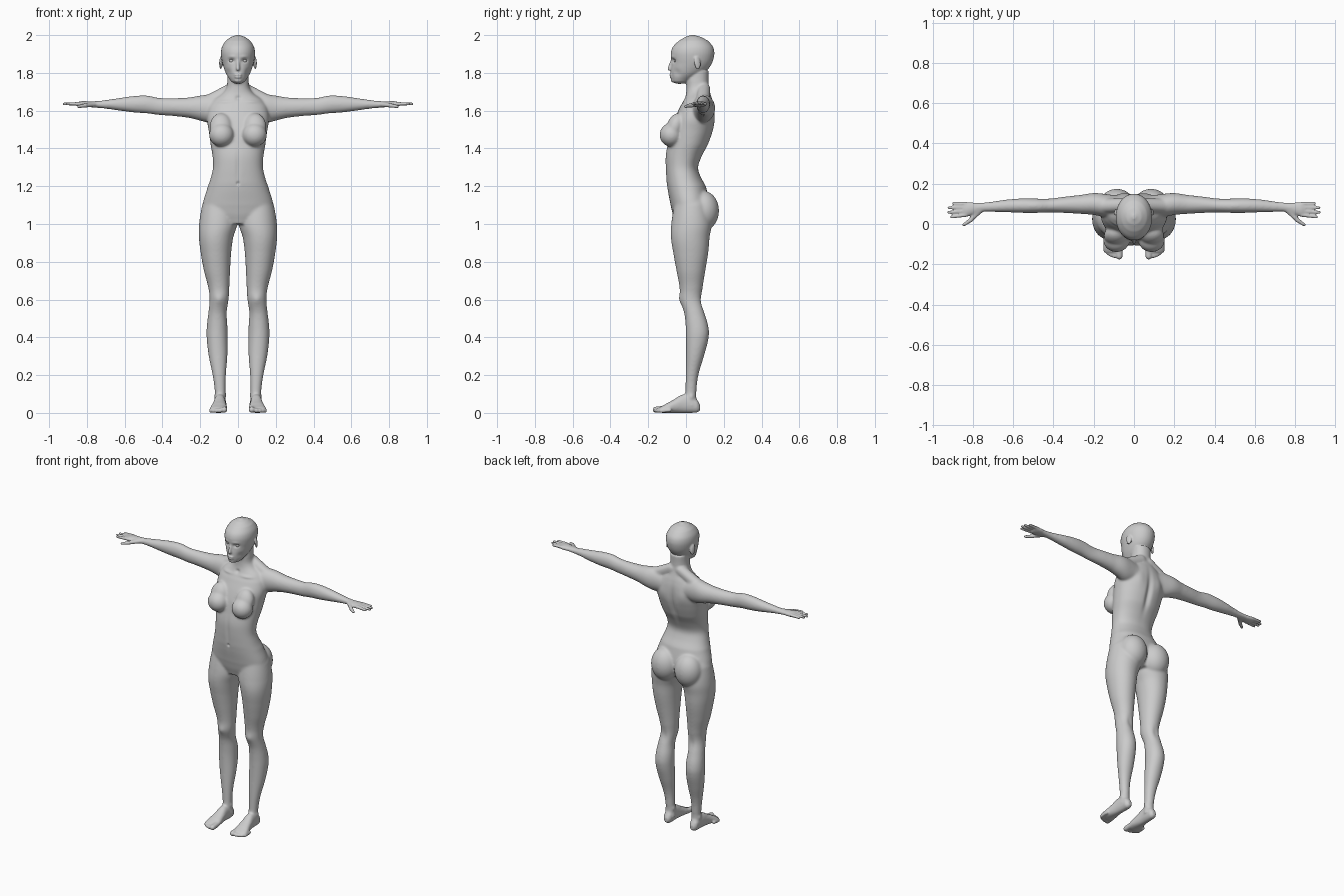
import bpy, bmesh, math
from mathutils import Vector, Matrix

bm = bmesh.new()
AXES = {'x': (0, 1, 2), 'y': (1, 0, 2), 'z': (2, 0, 1)}


def spline(a, b, c, d, t):
    return 0.5 * (2*b + (c-a)*t + (2*a-5*b+4*c-d)*t*t + (3*b-a-3*c+d)*t**3)


def loft(axis, rings, side=1, power=2.2, seg=40, steps=5):
    """Skin through rings (position, a_min, a_max, b_min, b_max)."""
    k, i, j = AXES[axis]
    rows = []
    for n in range(len(rings) - 1):
        q = [rings[max(n-1, 0)], rings[n], rings[n+1], rings[min(n+2, len(rings)-1)]]
        for s in range(steps):
            t = s / steps
            row = [spline(*v, t) for v in zip(*q)]
            row[0] = q[1][0] + (q[2][0] - q[1][0]) * t
            rows.append(row)
    rows.append(rings[-1])
    loops = []
    for p, a0, a1, b0, b1 in rows:
        loop = []
        for m in range(seg):
            c, s = math.cos(2*math.pi*m/seg), math.sin(2*math.pi*m/seg)
            co = [0, 0, 0]
            co[k] = p
            co[i] = (a0+a1)/2 + (a1-a0)/2 * math.copysign(abs(c)**(2/power), c)
            co[j] = (b0+b1)/2 + (b1-b0)/2 * math.copysign(abs(s)**(2/power), s)
            co[0] *= side
            loop.append(bm.verts.new(co))
        loops.append(loop)
    for u, v in zip(loops, loops[1:]):
        for m in range(seg):
            bm.faces.new((u[m], u[m-1], v[m-1], v[m]))
    bm.faces.new(loops[0])
    bm.faces.new(loops[-1])


def ball(center, radii, side=1, tilt=(0, 0)):
    m = (Matrix.Translation((center[0]*side, center[1], center[2]))
         @ Matrix.Rotation(tilt[0], 4, 'X') @ Matrix.Rotation(tilt[1]*side, 4, 'Z')
         @ Matrix.Diagonal((*radii, 1)))
    bmesh.ops.create_uvsphere(bm, u_segments=32, v_segments=20, radius=1, matrix=m)


def capsule(p, q, r0, r1, side=1):
    p, q = Vector(p), Vector(q)
    p.x *= side
    q.x *= side
    rot = (q - p).to_track_quat('Z', 'Y').to_matrix()
    for v in bmesh.ops.create_uvsphere(bm, u_segments=16, v_segments=11, radius=1)['verts']:
        tip = v.co.z > 0.01
        v.co = (q if tip else p) + rot @ (v.co * (r1 if tip else r0))


# torso and neck: z, half width, front, back
torso = [(1.0, .11, -.055, .10), (1.05, .18, -.07, .12), (1.1, .188, -.082, .125),
         (1.2, .16, -.10, .105), (1.25, .143, -.105, .078), (1.3, .132, -.108, .064),
         (1.36, .135, -.108, .085), (1.42, .145, -.098, .118), (1.5, .156, -.082, .145),
         (1.56, .165, -.06, .152), (1.62, .155, -.032, .149), (1.66, .128, -.01, .14),
         (1.69, .085, .0, .13), (1.72, .062, .002, .122), (1.76, .056, .002, .119),
         (1.81, .055, .01, .12)]
loft('z', [(z, -w, w, f, b) for z, w, f, b in torso])

# head
head = [(1.742, .02, -.055, -.015), (1.755, .037, -.074, .02), (1.79, .06, -.08, .08),
        (1.82, .073, -.08, .117), (1.85, .082, -.077, .137), (1.88, .088, -.08, .147),
        (1.91, .09, -.08, .15), (1.94, .084, -.068, .142), (1.97, .065, -.038, .116),
        (1.99, .038, -.004, .08), (2.001, .008, .025, .045)]
loft('z', [(z, -w, w, f, b) for z, w, f, b in head], power=2.05)
# nose and lips
capsule((0, -.074, 1.868), (0, -.088, 1.822), .007, .0105)
ball((0, -.08, 1.79), (.021, .0085, .006))
ball((0, -.079, 1.778), (.019, .0085, .006))
ball((0, -.066, 1.76), (.02, .014, .012))

arm = [(.08, .03, .14, 1.54, 1.68), (.15, .035, .15, 1.535, 1.686), (.2, .045, .154, 1.547, 1.68),
       (.26, .05, .145, 1.562, 1.67), (.35, .055, .135, 1.572, 1.666), (.42, .057, .126, 1.577, 1.668),
       (.48, .055, .126, 1.585, 1.68), (.55, .055, .127, 1.59, 1.678), (.63, .058, .122, 1.6, 1.667),
       (.70, .06, .112, 1.61, 1.657), (.75, .06, .107, 1.615, 1.651), (.79, .05, .107, 1.618, 1.65),
       (.83, .036, .109, 1.618, 1.65), (.85, .036, .109, 1.622, 1.646)]
leg = [(.04, .06, .125, .0, .06), (.08, .066, .122, -.005, .055), (.12, .066, .124, -.003, .056),
       (.2, .064, .135, -.002, .066), (.3, .056, .155, .0, .095), (.4, .055, .166, .0, .12),
       (.46, .056, .165, -.002, .118), (.53, .06, .157, -.01, .098), (.6, .05, .15, -.032, .083),
       (.66, .046, .157, -.034, .088), (.75, .042, .18, -.05, .102), (.85, .036, .198, -.068, .118),
       (.93, .025, .207, -.08, .125), (1.0, .004, .206, -.078, .135), (1.1, .01, .19, -.062, .12),
       (1.15, .03, .165, -.04, .1)]
foot = [(.075, .08, .108, .012, .045), (.06, .07, .12, .002, .07), (.03, .066, .124, 0, .095),
        (-.02, .066, .128, 0, .098), (-.06, .062, .135, 0, .074), (-.1, .057, .145, 0, .052),
        (-.125, .057, .149, 0, .038), (-.14, .062, .145, .004, .03)]

for s in (1, -1):
    loft('x', arm, s, power=2)
    loft('z', leg, s, power=2.05)
    loft('y', foot, s)
    # breasts, buttocks and ears
    ball((.087, -.078, 1.472), (.066, .062, .063), s)
    ball((.09, -.058, 1.515), (.06, .045, .075), s, (-.35, 0))
    ball((.085, .092, 1.07), (.088, .083, .105), s)
    ball((.091, .06, 1.852), (.007, .018, .034), s, (.15, .35))
    # trapezius slope
    capsule((.03, .095, 1.715), (.15, .09, 1.65), .035, .037, s)
    # fingers and thumb
    for y0, y1, x in ((.045, .035, .906), (.064, .058, .922), (.083, .081, .918), (.1, .103, .897)):
        capsule((.835, y0, 1.636), (x, y1, 1.636), .0105, .0075, s)
    capsule((.765, .065, 1.632), (.81, .02, 1.627), .015, .012, s)
    capsule((.81, .02, 1.627), (.845, -.004, 1.622), .0115, .008, s)
    # toes
    for x, y, r in ((.073, -.160, .017), (.097, -.158, .0125), (.115, -.152, .0115),
                    (.130, -.143, .011), (.143, -.131, .0105)):
        capsule((x, y+.045, r+.004), (x, y, r), r, r, s)

bmesh.ops.recalc_face_normals(bm, faces=bm.faces)
mesh = bpy.data.meshes.new("body")
bm.to_mesh(mesh)
bm.free()
body = bpy.data.objects.new("body", mesh)
bpy.context.collection.objects.link(body)
bpy.context.view_layer.objects.active = body
body.select_set(True)

# fuse the parts into one skin
fuse = body.modifiers.new("fuse", 'REMESH')
fuse.mode = 'VOXEL'
fuse.voxel_size = .005
bpy.ops.object.modifier_apply(modifier="fuse")

# blend the joins, gently on head, hands and feet
soft = body.vertex_groups.new(name="soft")
zones = {.12: [], .3: [], 1.0: []}
for v in body.data.vertices:
    x, y, z = v.co
    fine = abs(x) > .8 or (z > 1.75 and abs(x) < .12)
    zones[.12 if fine else .3 if z < .06 else 1.0].append(v.index)
for w, ids in zones.items():
    soft.add(ids, w, 'REPLACE')
sm = body.modifiers.new("blend", 'SMOOTH')
sm.factor, sm.iterations, sm.vertex_group = .5, 26, "soft"
bpy.ops.object.modifier_apply(modifier="blend")

# sculpted details: centre, radii, offset (mirrored in x)
pushes = [
    ((.034, -.07, 1.865), (.016, .03, .010), (0, .013, 0)),     # eye sockets
    ((.034, -.075, 1.886), (.02, .03, .007), (0, -.003, 0)),    # brows
    ((0, -.085, 1.784), (.018, .03, .0025), (0, .004, 0)),      # mouth line
    ((.052, -.05, 1.80), (.016, .03, .02), (-.003, .004, 0)),   # cheeks
    ((0, .14, 1.47), (.018, .05, .12), (0, -.014, 0)),          # spine
    ((.075, .15, 1.56), (.035, .04, .05), (0, .006, 0)),        # shoulder blades
    ((0, -.11, 1.3), (.012, .03, .09), (0, .004, 0)),           # belly line
    ((0, -.1, 1.215), (.007, .03, .008), (0, .008, 0)),         # navel
    ((.08, -.02, 1.648), (.045, .04, .009), (0, -.006, 0)),     # collar bones
    ((0, 0, 1.665), (.014, .03, .012), (0, .008, 0)),           # throat notch
    ((.1, -.035, .6), (.022, .03, .025), (0, -.005, 0)),        # kneecaps
    ((.1, .085, .58), (.02, .03, .04), (0, -.006, 0)),          # knee hollows
    ((.124, .03, .085), (.02, .014, .014), (.005, 0, 0)),       # outer ankles
    ((.066, .03, .095), (.02, .014, .014), (-.005, 0, 0)),      # inner ankles
]
for c, r, off in pushes:
    for s in ((1, -1) if c[0] else (1,)):
        cx, ox = c[0]*s, off[0]*s
        for v in body.data.vertices:
            p = v.co
            dz = (p.z - c[2]) / r[2]
            if abs(dz) > 2.6:
                continue
            d = dz*dz + ((p.x - cx)/r[0])**2 + ((p.y - c[1])/r[1])**2
            if d < 7:
                v.co = p + Vector((ox, off[1], off[2])) * math.exp(-d)
bpy.ops.object.shade_smooth()

# eyes
for s, name in ((1, "left_eye"), (-1, "right_eye")):
    bpy.ops.mesh.primitive_uv_sphere_add(segments=24, ring_count=16, radius=.0135,
                                         location=(.034*s, -.0505, 1.865))
    bpy.context.object.name = name
    bpy.ops.object.shade_smooth()
